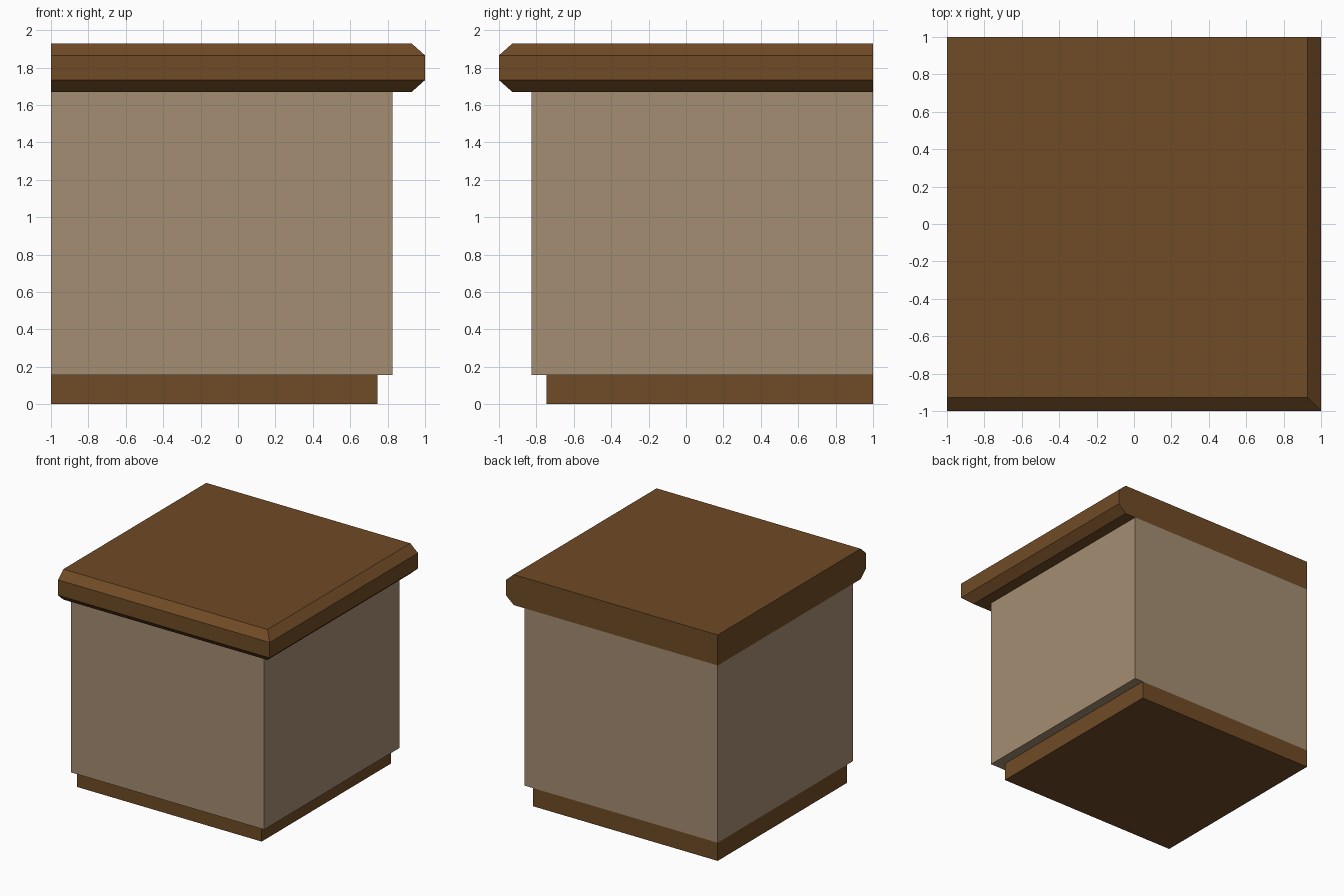
import bpy
import bmesh

if "Cube" in bpy.data.objects:
    bpy.data.objects.remove(bpy.data.objects["Cube"])


def material(name, rgb):
    m = bpy.data.materials.new(name)
    m.diffuse_color = (*rgb, 1.0)
    m.use_nodes = True
    m.node_tree.nodes["Principled BSDF"].inputs["Base Color"].default_value = m.diffuse_color
    return m


wood = material("dark_wood", (0.162, 0.070, 0.0194))
panel = material("beige_panel", (0.376, 0.266, 0.171))


def corner_block(name, levels, mat):
    """Stack square rings flush with the left and back walls (x=-1, y=1).
    Each level is (z, reach): reach is the right edge x and front edge -y."""
    bm = bmesh.new()
    rings = []
    for z, r in levels:
        corners = [(-1, -r), (r, -r), (r, 1), (-1, 1)]
        rings.append([bm.verts.new((x, y, z)) for x, y in corners])
    for low, high in zip(rings, rings[1:]):
        for i in range(4):
            j = (i + 1) % 4
            bm.faces.new((low[i], low[j], high[j], high[i]))
    bm.faces.new(rings[0][::-1])
    bm.faces.new(rings[-1])
    bmesh.ops.recalc_face_normals(bm, faces=bm.faces)
    mesh = bpy.data.meshes.new(name)
    bm.to_mesh(mesh)
    bm.free()
    mesh.materials.append(mat)
    obj = bpy.data.objects.new(name, mesh)
    bpy.context.collection.objects.link(obj)
    return obj


# Recessed plinth, cabinet body, and worktop with bevelled outer edges
corner_block("plinth", [(0, 0.746), (0.155, 0.746)], wood)
corner_block("cabinet_body", [(0.155, 0.827), (1.669, 0.827)], panel)
corner_block("worktop", [(1.669, 0.928), (1.733, 1.0),
                         (1.865, 1.0), (1.929, 0.928)], wood)
